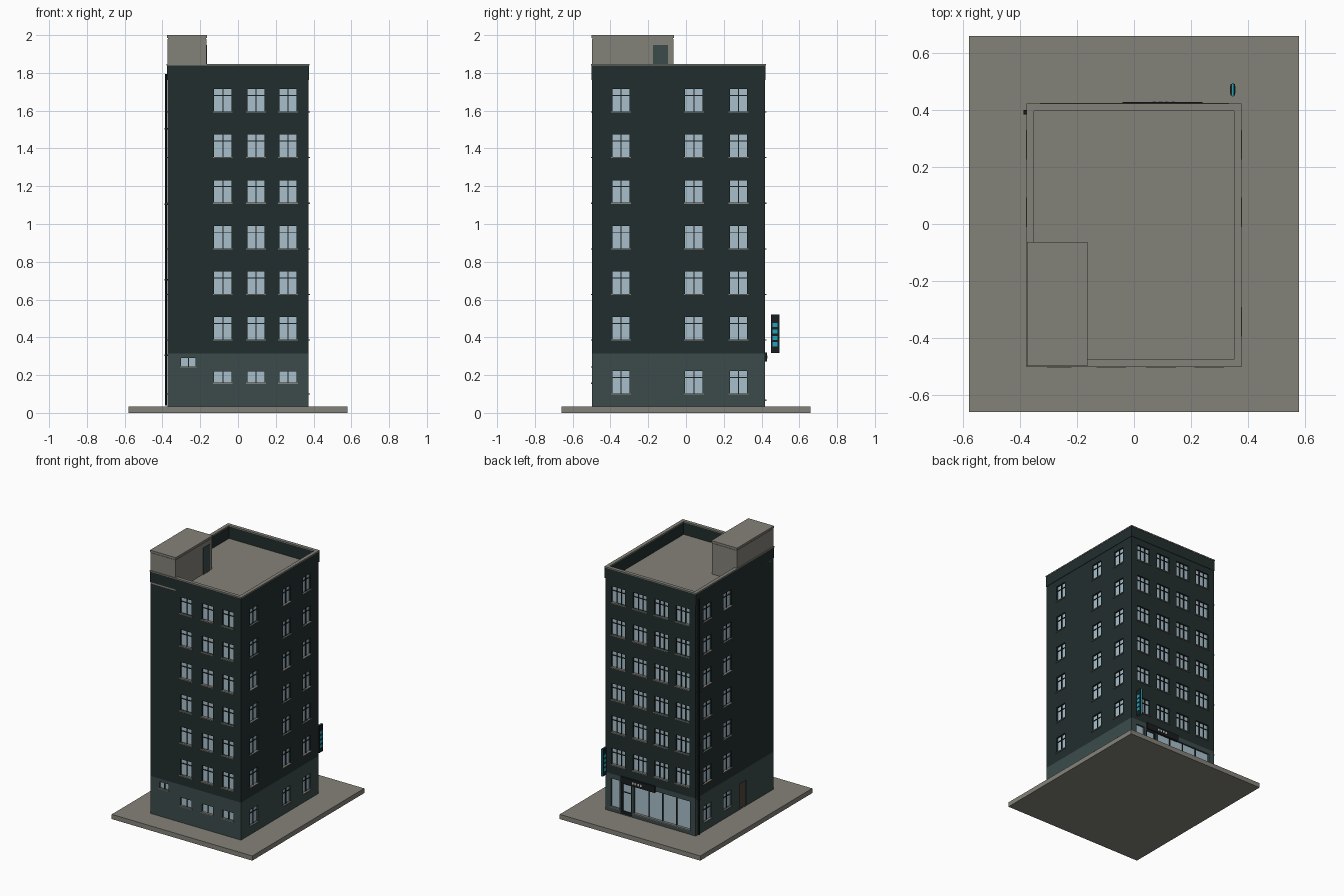
import bpy, bmesh, math
from mathutils import Vector

if "Cube" in bpy.data.objects:
    bpy.data.objects.remove(bpy.data.objects["Cube"])


def mat(name, rgb):
    m = bpy.data.materials.new(name)
    m.diffuse_color = (*rgb, 1)
    m.use_nodes = True
    m.node_tree.nodes["Principled BSDF"].inputs["Base Color"].default_value = m.diffuse_color
    return m


WALL = mat("dark_wall", (0.016, 0.027, 0.027))
BASE = mat("base_teal", (0.045, 0.071, 0.071))
GREY = mat("concrete", (0.231, 0.223, 0.191))
GLASS = mat("pale_glass", (0.392, 0.527, 0.604))
FRAME = mat("dark_frame", (0.010, 0.013, 0.014))
CYAN = mat("cyan_light", (0.015, 0.36, 0.48))
BROWN = mat("brown_door", (0.085, 0.062, 0.048))
PALE = mat("pale_sign_marks", (0.60, 0.60, 0.56))

X, Y0, Y1 = 0.373, -0.497, 0.418     # wall planes
ROOF = 1.75
# face name -> (plane origin, direction along the wall, outward normal)
FACES = {
    "front": (Vector((0, Y0, 0)), Vector((1, 0, 0)), Vector((0, -1, 0))),
    "back": (Vector((0, Y1, 0)), Vector((1, 0, 0)), Vector((0, 1, 0))),
    "right": (Vector((X, 0, 0)), Vector((0, 1, 0)), Vector((1, 0, 0))),
    "left": (Vector((-X, 0, 0)), Vector((0, 1, 0)), Vector((-1, 0, 0))),
}


def boxes(name, lows_highs, material):
    """One object made of axis-aligned boxes given as (low, high) corners."""
    bm = bmesh.new()
    for lo, hi in lows_highs:
        lo, hi = Vector(lo), Vector(hi)
        c, s = (lo + hi) / 2, hi - lo
        for v in bmesh.ops.create_cube(bm, size=1)["verts"]:
            v.co = Vector((v.co.x * s.x, v.co.y * s.y, v.co.z * s.z)) + c
    me = bpy.data.meshes.new(name)
    bm.to_mesh(me)
    bm.free()
    me.materials.append(material)
    ob = bpy.data.objects.new(name, me)
    bpy.context.collection.objects.link(ob)
    return ob


def on_face(face, u0, u1, z0, z1, d0, d1):
    """Box on a wall: u along the wall, d outward from the wall plane."""
    o, a, n = FACES[face]
    p = o + a * u0 + n * d0 + Vector((0, 0, z0))
    q = o + a * u1 + n * d1 + Vector((0, 0, z1))
    return [min(i, j) for i, j in zip(p, q)], [max(i, j) for i, j in zip(p, q)]


def ring(x, y0, y1, t, z0, z1):
    return [((-x, y0, z0), (x, y0 + t, z1)), ((-x, y1 - t, z0), (x, y1, z1)),
            ((-x, y0 + t, z0), (-x + t, y1 - t, z1)), ((x - t, y0 + t, z0), (x, y1 - t, z1))]


cuts, panes, bars, sills = [], [], [], []
DEEP = 0.014


def window(face, u, z, w=0.092, h=0.118, cols=2, transom=True, sill=True):
    u0, u1, z0, z1 = u - w / 2, u + w / 2, z - h / 2, z + h / 2
    cuts.append(on_face(face, u0, u1, z0, z1, -DEEP, 0.02))
    panes.append(on_face(face, u0, u1, z0, z1, -DEEP - 0.002, -DEEP + 0.002))
    for i in range(1, cols):
        c = u0 + w * i / cols
        bars.append(on_face(face, c - 0.003, c + 0.003, z0, z1, -DEEP, -DEEP + 0.008))
    if transom:
        c = z1 - h * 0.28
        bars.append(on_face(face, u0, u1, c - 0.0025, c + 0.0025, -DEEP, -DEEP + 0.007))
    if sill:
        sills.append(on_face(face, u0 - 0.006, u1 + 0.006, z0 - 0.006, z0, -0.012, 0.007))


# Regular windows on the six upper floors
COLUMNS = {"front": (-0.08, 0.095, 0.265), "right": (-0.344, 0.042, 0.278),
           "left": (0.042, 0.278), "back": (-0.265, -0.088, 0.088, 0.265)}
for face, cols in COLUMNS.items():
    for u in cols:
        for i in range(6):
            if face == "back":
                window(face, u, 1.655 - 0.2415 * i, w=0.112, cols=3)
            else:
                window(face, u, 1.655 - 0.2415 * i)

# Ground floor windows
for u in COLUMNS["front"]:
    window("front", u, 0.19, h=0.06, transom=False)
window("front", -0.263, 0.268, w=0.075, h=0.046, transom=False)
for face in ("right", "left"):
    for u in COLUMNS[face]:
        window(face, u, 0.162)

# Shop front on the back: side pane, glazed door, four-pane window
window("back", 0.293, 0.175, w=0.07, h=0.21, cols=1, transom=False)
window("back", 0.198, 0.152, w=0.088, h=0.225, cols=1, transom=True, sill=False)
window("back", -0.095, 0.175, w=0.46, h=0.21, cols=4, transom=False)
for a, b in ((0.154, 0.164), (0.232, 0.242)):
    bars.append(on_face("back", a, b, 0.04, 0.264, -DEEP, -DEEP + 0.01))
bars.append(on_face("back", 0.154, 0.242, 0.04, 0.06, -DEEP, -DEEP + 0.01))

# Service door on the left
cuts.append(on_face("left", -0.18, -0.10, 0.036, 0.225, -DEEP, 0.02))
boxes("service_door", [on_face("left", -0.18, -0.10, 0.036, 0.225, -DEEP - 0.002, -DEEP + 0.004)], BROWN)

# Main masses with cut window openings
boxes("pavement_slab", [((-0.58, -0.66, 0), (0.58, 0.66, 0.035))], GREY)
base = boxes("ground_floor", [((-X, Y0, 0.035), (X, Y1, 0.315))], BASE)
tower = boxes("upper_floors", [((-X, Y0, 0.315), (X, Y1, ROOF - 0.005))], WALL)
cutter = boxes("opening_cutter", cuts, WALL)
cutter.hide_render = True
for ob in (base, tower):
    mod = ob.modifiers.new("openings", "BOOLEAN")
    mod.operation, mod.solver, mod.object = "DIFFERENCE", "EXACT", cutter
    bpy.context.view_layer.objects.active = ob
    bpy.ops.object.modifier_apply(modifier=mod.name)
    ob.data.materials.clear()
    ob.data.materials.append(BASE if ob is base else WALL)
    ob.data.polygons.foreach_set("material_index", [0] * len(ob.data.polygons))
bpy.data.objects.remove(cutter, do_unlink=True)

boxes("window_glass", panes, GLASS)
boxes("window_bars", bars, FRAME)
boxes("window_sills", sills, GREY)

# Roof, parapet and coping
boxes("roof_deck", [((-X + 0.002, Y0 + 0.002, ROOF - 0.005), (X - 0.002, Y1 - 0.002, ROOF))], GREY)
boxes("parapet", ring(0.376, -0.5, 0.421, 0.023, ROOF + 0.012, 1.84), WALL)
boxes("parapet_foot", ring(X, Y0, Y1, 0.02, ROOF - 0.005, ROOF + 0.012), WALL)
boxes("coping", ring(0.378, -0.502, 0.423, 0.026, 1.84, 1.848), GREY)

# Stair house on the roof
boxes("stair_house", [((-0.373, -0.497, ROOF), (-0.167, -0.067, 1.98))], GREY)
boxes("stair_house_cap", [((-0.376, -0.5, 1.985), (-0.164, -0.064, 2.0)),
                          ((-0.37, -0.494, 1.98), (-0.17, -0.07, 1.985))], GREY)
boxes("stair_house_door", [((-0.168, -0.175, ROOF), (-0.163, -0.095, 1.947))], BASE)

# Drain pipe with brackets
bpy.ops.mesh.primitive_cylinder_add(vertices=10, radius=0.006, depth=1.755, location=(-0.382, 0.393, 0.9175))
pipe = bpy.context.object
pipe.name = "drain_pipe"
pipe.data.materials.append(FRAME)
boxes("pipe_brackets", [((-0.389, 0.385, z), (-0.372, 0.401, z + 0.008))
                        for z in (0.3, 0.7, 1.1, 1.5)], FRAME)

# Shop sign board with plain marks
boxes("shop_sign", [on_face("back", -0.04, 0.24, 0.272, 0.32, -0.005, 0.011)], FRAME)
boxes("shop_sign_marks", [on_face("back", u, u + 0.013, 0.288, 0.304, 0.01, 0.013)
                          for u in (0.065, 0.087, 0.109, 0.131)], PALE)

# Hanging blade sign
boxes("blade_sign", [((0.339, 0.451, 0.318), (0.355, 0.493, 0.52))], FRAME)
boxes("blade_sign_light", [((0.344, 0.449, 0.316), (0.350, 0.495, 0.522))], CYAN)
boxes("blade_sign_marks", [((0.337, 0.459, z), (0.357, 0.485, z + 0.022))
                           for z in (0.352, 0.386, 0.420, 0.454)], CYAN)
